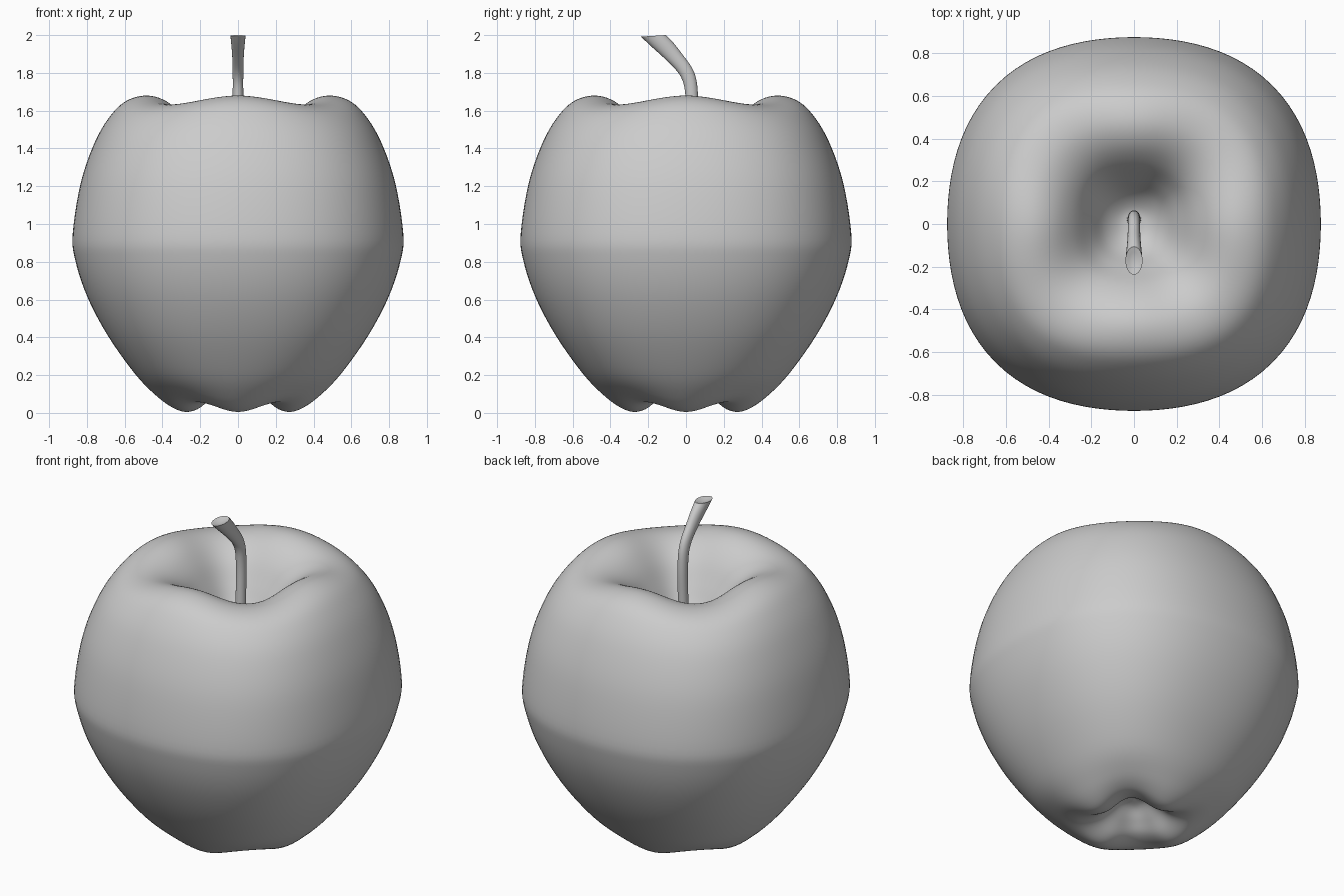
import bpy, bmesh, math
from mathutils import Vector

if "Cube" in bpy.data.objects:
    bpy.data.objects.remove(bpy.data.objects["Cube"])


def spline(pts, steps):
    """Smooth Catmull-Rom line through the points."""
    p = [Vector(q) for q in pts]
    p = [2 * p[0] - p[1]] + p + [2 * p[-1] - p[-2]]
    out = []
    for i in range(1, len(p) - 2):
        a, b, c, d = p[i - 1:i + 3]
        for s in range(steps):
            t = s / steps
            out.append(0.5 * (2 * b + (c - a) * t + (2 * a - 5 * b + 4 * c - d) * t * t
                              + (3 * b - a - 3 * c + d) * t ** 3))
    return out + [p[-2]]


def loft(name, rings, start, end, angle):
    """Skin closed rings and close both ends with a centre point."""
    bm = bmesh.new()
    loops = [[bm.verts.new(v) for v in ring] for ring in rings]
    n = len(loops[0])
    for a, b in zip(loops, loops[1:]):
        for i in range(n):
            j = (i + 1) % n
            bm.faces.new((a[i], a[j], b[j], b[i]))
    for loop, tip in ((loops[0], start), (loops[-1], end)):
        c = bm.verts.new(tip)
        for i in range(n):
            bm.faces.new((loop[i], loop[(i + 1) % n], c))
    bmesh.ops.recalc_face_normals(bm, faces=bm.faces)
    mesh = bpy.data.meshes.new(name)
    bm.to_mesh(mesh)
    bm.free()
    obj = bpy.data.objects.new(name, mesh)
    bpy.context.collection.objects.link(obj)
    bpy.ops.object.select_all(action='DESELECT')
    obj.select_set(True)
    bpy.context.view_layer.objects.active = obj
    bpy.ops.object.shade_smooth_by_angle(angle=math.radians(angle))
    return obj


# Fruit body: (radius, height, drop of the surface between the four lobes)
profile = [(0, .19, 0), (.07, .17, 0), (.13, .105, .015), (.19, .035, .04),
           (.26, .006, .052), (.33, .02, .045), (.42, .08, .03), (.54, .20, .01),
           (.69, .41, 0), (.80, .62, 0), (.862, .81, 0), (.875, .95, 0),
           (.832, 1.22, 0), (.755, 1.44, -.01), (.67, 1.58, -.025), (.585, 1.655, -.04),
           (.48, 1.68, -.048), (.38, 1.65, -.045), (.29, 1.57, -.03),
           (.21, 1.45, -.015), (.14, 1.34, 0), (.07, 1.285, 0), (0, 1.275, 0)]
SEG = 96
line = spline(profile, 5)
rings = []
for r, z, drop in line[1:-1]:
    ring = []
    for i in range(SEG):
        t = 2 * math.pi * i / SEG
        lobe = (1 - math.cos(4 * t)) / 2
        rr = r * (1 + .048 * lobe)
        ring.append((rr * math.cos(t), rr * math.sin(t), z + drop * lobe))
    rings.append(ring)
loft("fruit_body", rings, (0, 0, line[0].y), (0, 0, line[-1].y), 80)

# Stem: (y, z, half width, half depth, tilt of the ring towards the front)
path = [(.02, 1.22, .034, .034, 0), (.028, 1.45, .029, .031, 0),
        (.031, 1.66, .028, .033, .05), (.008, 1.785, .028, .037, .38),
        (-.073, 1.89, .031, .045, .45), (-.172, 1.99, .04, .066, .06)]
rings = []
for y, z, w, d, tilt in spline(path, 6):
    rings.append([(w * math.cos(a), y + d * math.sin(a) * math.cos(tilt),
                   z + d * math.sin(a) * math.sin(tilt))
                  for a in (2 * math.pi * i / 24 for i in range(24))])
# hollowed tip
tip = [Vector(v) for v in rings[-1]]
mid = Vector((0, -.172, 1.975))
rings.append([mid.lerp(v, .6) for v in tip])
loft("stem", rings, (0, .02, 1.22), mid, 40)

# Stand the top of the stem exactly at two units
stem = bpy.data.objects["stem"]
top = max(v.co.z for v in stem.data.vertices)
stem.location.z = 2 - top
